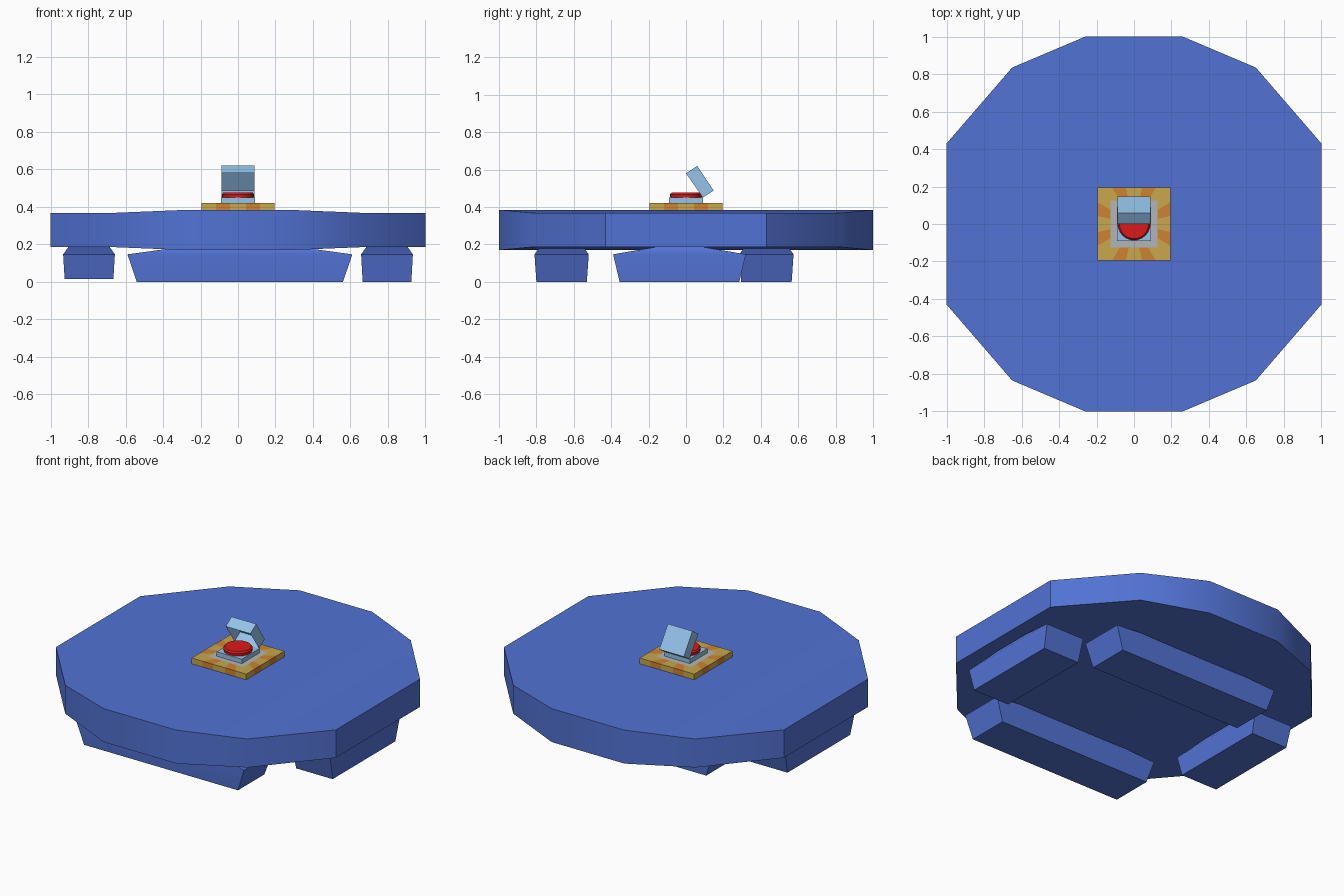
import bpy, math
from mathutils import Vector

if "Cube" in bpy.data.objects:
    bpy.data.objects.remove(bpy.data.objects["Cube"])


def material(name, rgb):
    m = bpy.data.materials.new(name)
    m.diffuse_color = (*rgb, 1)
    m.use_nodes = True
    m.node_tree.nodes["Principled BSDF"].inputs["Base Color"].default_value = m.diffuse_color
    return m


BLUE = material("blue", (0.085, 0.17, 0.66))
YELLOW = material("yellow", (0.58, 0.39, 0.07))
ORANGE = material("orange", (0.62, 0.23, 0.03))
GREY = material("light_grey", (0.45, 0.47, 0.48))
PALE = material("pale_blue", (0.3, 0.55, 0.83))
RED = material("red", (0.72, 0.01, 0.01))


def build(name, verts, faces, mats, indices=None, smooth=None):
    mesh = bpy.data.meshes.new(name)
    mesh.from_pydata(verts, [], faces)
    for m in mats:
        mesh.materials.append(m)
    if indices:
        for p, i in zip(mesh.polygons, indices):
            p.material_index = i
    ob = bpy.data.objects.new(name, mesh)
    bpy.context.collection.objects.link(ob)
    bpy.context.view_layer.objects.active = ob
    bpy.ops.object.select_all(action='DESELECT')
    ob.select_set(True)
    if smooth:
        bpy.ops.object.shade_smooth_by_angle(angle=math.radians(smooth))
    return ob


def loft(name, rings, mat, smooth=None):
    """Closed solid through equal-length rings listed bottom to top."""
    n = len(rings[0])
    verts = [v for r in rings for v in r]
    faces = [tuple(reversed(range(n)))]
    for k in range(len(rings) - 1):
        a, b = k * n, (k + 1) * n
        faces += [(a + i, a + (i + 1) % n, b + (i + 1) % n, b + i) for i in range(n)]
    faces.append(tuple(range(len(verts) - n, len(verts))))
    return build(name, verts, faces, [mat], smooth=smooth)


def rect(hx, hy, z, cx=0, cy=0):
    return [(cx - hx, cy - hy, z), (cx + hx, cy - hy, z),
            (cx + hx, cy + hy, z), (cx - hx, cy + hy, z)]


# Twelve-sided platform, slightly thinner toward its left and right edges;
# top and bottom are strips running front to back
half = [(-1, 0.43, 0.09), (-0.65, 0.835, 0.092), (-0.26, 1, 0.108),
        (0.26, 1, 0.108), (0.65, 0.835, 0.092), (1, 0.43, 0.09)]
verts, faces = [], []
for x, y, h in half:
    verts += [(x, -y, 0.277 - h), (x, y, 0.277 - h), (x, y, 0.277 + h), (x, -y, 0.277 + h)]
faces.append((0, 3, 2, 1))
for k in range(5):
    a, b = 4 * k, 4 * k + 4
    faces += [(a + i, a + (i + 1) % 4, b + (i + 1) % 4, b + i) for i in range(4)]
faces.append((20, 21, 22, 23))
platform = build("platform", verts, [tuple(reversed(f)) if 0 < i < 21 else f
                                     for i, f in enumerate(faces)], [BLUE], smooth=45)


# Four feet flared near the top and tucked in under the platform
def foot(name, cx, cy, hx, hy, flare_x, flare_y, z0, tuck_x, tuck_y):
    loft(name, [rect(hx, hy, z0, cx, cy),
                rect(hx + flare_x, hy + flare_y, 0.147, cx, cy),
                rect(hx - tuck_x, hy - tuck_y, 0.187, cx, cy)], BLUE, 45)


foot("front_foot", 0.01, -0.665, 0.55, 0.135, 0.05, 0.01, 0.0, 0.24, 0.02)
foot("back_foot", 0.01, 0.43, 0.55, 0.135, 0.05, 0.01, 0.0, 0.24, 0.02)
foot("left_foot", -0.795, -0.035, 0.13, 0.32, 0.008, 0.035, 0.015, 0.02, 0.2)
foot("right_foot", 0.795, -0.035, 0.13, 0.32, 0.008, 0.035, 0.0, 0.02, 0.2)

# Hazard-striped square plate with a grey centre
steps = [-1, -0.6, -0.22, 0.22, 0.6]
outline = []
for s in range(4):
    for t in steps:
        x, y = t, -1
        for _ in range(s):
            x, y = -y, x
        outline.append((x, y))
n = len(outline)
rings = [[(x * r, y * r, z) for x, y in outline]
         for r, z in ((0.195, 0.38), (0.195, 0.422), (0.125, 0.422))]
verts = [v for r in rings for v in r]
faces, idx = [], []
for k in range(2):
    for i in range(n):
        j = (i + 1) % n
        faces.append((k * n + i, k * n + j, (k + 1) * n + j, (k + 1) * n + i))
        idx.append((i % 5) % 2)
faces += [tuple(range(2 * n, 3 * n)), tuple(reversed(range(n)))]
idx += [2, 0]
build("striped_plate", verts, faces, [YELLOW, ORANGE, GREY], idx)

# Button base
loft("button_base", [rect(0.09, 0.09, 0.42), rect(0.09, 0.09, 0.45)], PALE)


# Round push button with a softened rim
def circle(r, z, n=24):
    return [(r * math.cos(2 * math.pi * i / n), r * math.sin(2 * math.pi * i / n), z)
            for i in range(n)]


loft("button", [circle(0.083, 0.445), circle(0.086, 0.467), circle(0.078, 0.477)], RED, 30)

# Open flip-up cover, hollow toward the button
section = [(0.09, 0.45), (0.0, 0.58), (0.06, 0.62), (0.148, 0.488)]
verts = [(x, y, z) for x in (-0.088, 0.088) for y, z in section]
build("flip_cover", verts, [(0, 1, 2, 3), (7, 6, 5, 4), (1, 5, 6, 2),
                            (2, 6, 7, 3), (3, 7, 4, 0)], [PALE])
